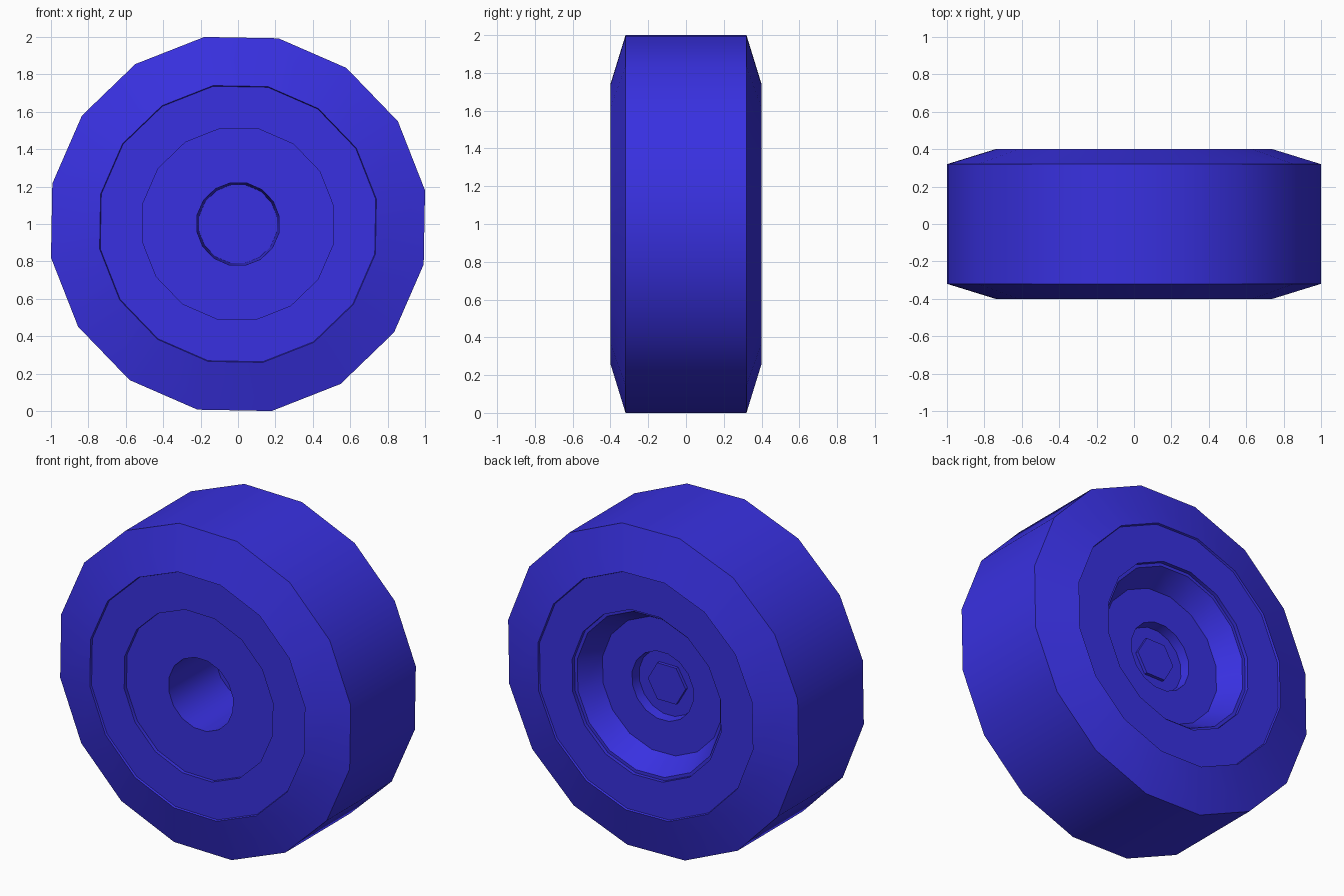
import bpy, bmesh
from math import cos, sin, pi, radians

if "Cube" in bpy.data.objects:
    bpy.data.objects.remove(bpy.data.objects["Cube"])

SIDES = 16
START = radians(10.2)      # rotation of the polygonal outline
CENTRE_Z = 1.0

blue = bpy.data.materials.new("blue_plastic")
blue.diffuse_color = (0.04, 0.03, 0.75, 1)
blue.use_nodes = True
blue.node_tree.nodes["Principled BSDF"].inputs["Base Color"].default_value = blue.diffuse_color


def revolve(name, profile, sides, start):
    """Lathe (radius, y) points about the y axis; radius 0 becomes a pole."""
    bm = bmesh.new()
    rings = []
    for r, y in profile:
        n = sides if r > 0 else 1
        rings.append([bm.verts.new((r * cos(start + 2 * pi * i / sides), y,
                                    CENTRE_Z + r * sin(start + 2 * pi * i / sides)))
                      for i in range(n)])
    for a, b in zip(rings, rings[1:]):
        for i in range(sides):
            j = (i + 1) % sides
            quad = [a[i % len(a)], a[j % len(a)], b[j % len(b)], b[i % len(b)]]
            bm.faces.new(list(dict.fromkeys(quad)))
    bmesh.ops.recalc_face_normals(bm, faces=bm.faces)
    mesh = bpy.data.meshes.new(name)
    bm.to_mesh(mesh)
    bm.free()
    mesh.materials.append(blue)
    ob = bpy.data.objects.new(name, mesh)
    bpy.context.collection.objects.link(ob)
    bpy.ops.object.select_all(action='DESELECT')
    ob.select_set(True)
    bpy.context.view_layer.objects.active = ob
    bpy.ops.object.shade_smooth_by_angle(angle=radians(30))
    return ob


# Tyre side, from sidewall recess out to the tread
side = [(0.52, 0.365), (0.52, 0.388), (0.748, 0.388), (0.752, 0.40), (1.016, 0.32)]
# Front: axle hole and shallow disc
front = [(0, 0.085), (0.212, 0.085), (0.224, -0.365)]
# Back: deep conical dish with a sunken hub
back = [(0.50, 0.365), (0.42, 0.23), (0.213, 0.23), (0.205, 0.17), (0, 0.17)]

profile = front + [(r, -y) for r, y in side] + side[::-1] + back
revolve("wheel", profile, SIDES, START)

# Hexagonal nut in the back hub
revolve("hub_nut", [(0, 0.165), (0.13, 0.165), (0.13, 0.19), (0, 0.19)], 6, 0)
